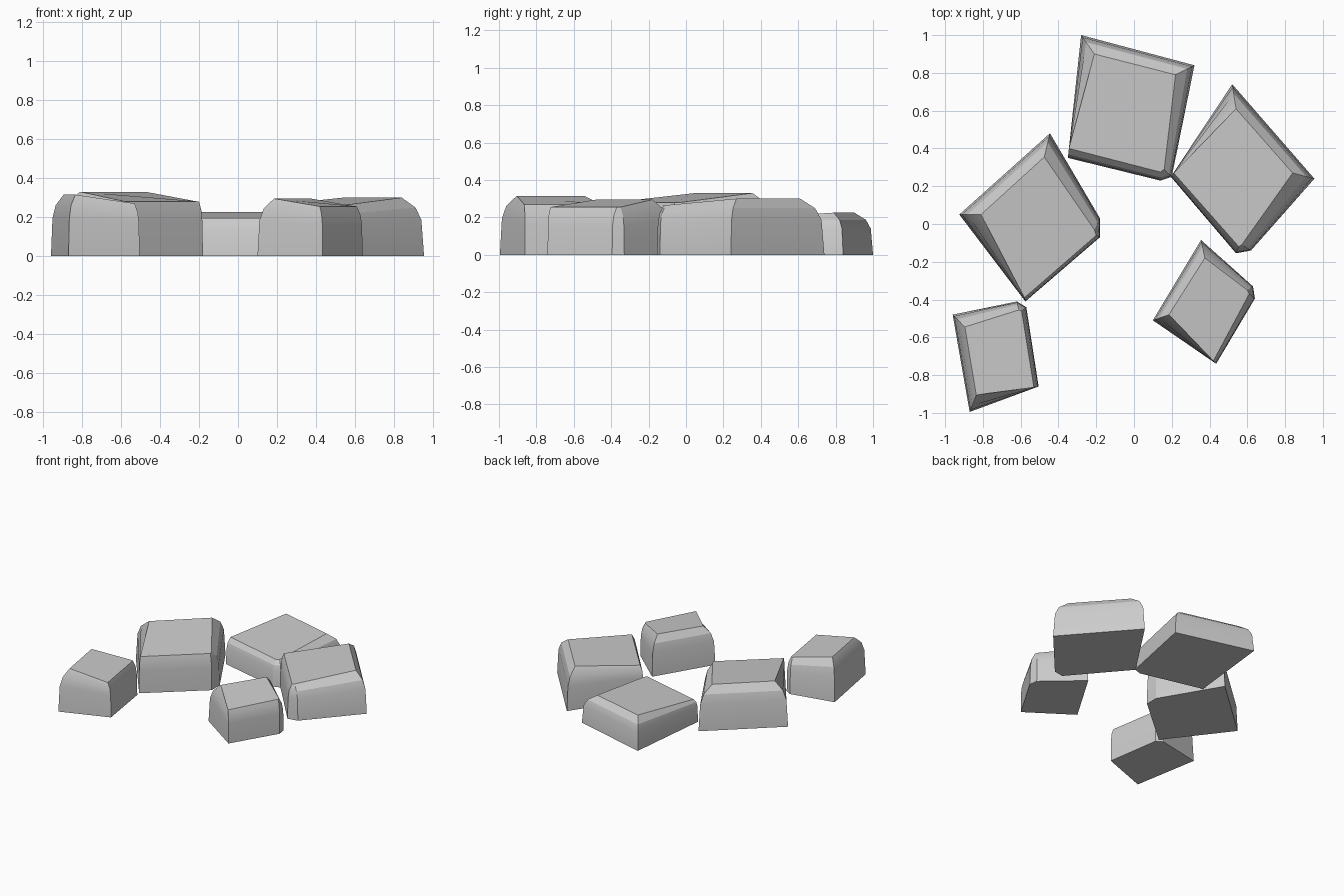
import bpy, bmesh, math

# (inset toward the top outline, fraction of the top height) for each level
PROFILE = [(0, 0), (0.12, 0.62), (0.38, 0.83), (1, 1)]


def stone(name, base, top):
    """Loft a faceted stone from its ground outline to its tilted top outline."""
    bm = bmesh.new()
    rings = []
    for inset, rise in PROFILE:
        rings.append([bm.verts.new((bx + (tx - bx) * inset,
                                    by + (ty - by) * inset, tz * rise))
                      for (bx, by), (tx, ty, tz) in zip(base, top)])
    n = len(base)
    for low, high in zip(rings, rings[1:]):
        for i in range(n):
            j = (i + 1) % n
            bm.faces.new((low[i], low[j], high[j], high[i]))
    bm.faces.new(rings[0])
    bm.faces.new(rings[-1])
    bmesh.ops.recalc_face_normals(bm, faces=bm.faces)
    mesh = bpy.data.meshes.new(name)
    bm.to_mesh(mesh)
    bm.free()
    obj = bpy.data.objects.new(name, mesh)
    bpy.context.collection.objects.link(obj)
    bpy.ops.object.select_all(action='DESELECT')
    obj.select_set(True)
    bpy.context.view_layer.objects.active = obj
    bpy.ops.object.shade_smooth_by_angle(angle=math.radians(22))


# Each stone has four sides plus one narrow chamfered corner
stone("back_stone",
      [(-0.28, 1.0), (0.32, 0.84), (0.20, 0.25), (0.14, 0.23), (-0.35, 0.35)],
      [(-0.21, 0.90, 0.225), (0.22, 0.79, 0.225), (0.16, 0.29, 0.195),
       (0.14, 0.275, 0.195), (-0.345, 0.40, 0.195)])

stone("right_stone",
      [(0.52, 0.74), (0.955, 0.24), (0.62, -0.14), (0.54, -0.155), (0.195, 0.25)],
      [(0.54, 0.61, 0.30), (0.84, 0.27, 0.30), (0.57, -0.11, 0.265),
       (0.555, -0.12, 0.265), (0.21, 0.27, 0.265)])

stone("left_stone",
      [(-0.445, 0.48), (-0.18, 0.03), (-0.18, -0.07), (-0.575, -0.41), (-0.925, 0.05)],
      [(-0.475, 0.355, 0.33), (-0.21, -0.03, 0.28), (-0.20, -0.06, 0.28),
       (-0.58, -0.39, 0.28), (-0.81, 0.05, 0.33)])

stone("front_right_stone",
      [(0.355, -0.085), (0.63, -0.33), (0.64, -0.395), (0.435, -0.74), (0.10, -0.51)],
      [(0.375, -0.18, 0.295), (0.60, -0.35, 0.255), (0.61, -0.37, 0.255),
       (0.42, -0.725, 0.255), (0.185, -0.48, 0.295)])

stone("front_left_stone",
      [(-0.96, -0.48), (-0.62, -0.41), (-0.57, -0.44), (-0.505, -0.86), (-0.87, -0.995)],
      [(-0.895, -0.545, 0.315), (-0.61, -0.455, 0.27), (-0.595, -0.46, 0.27),
       (-0.53, -0.865, 0.27), (-0.835, -0.905, 0.315)])
